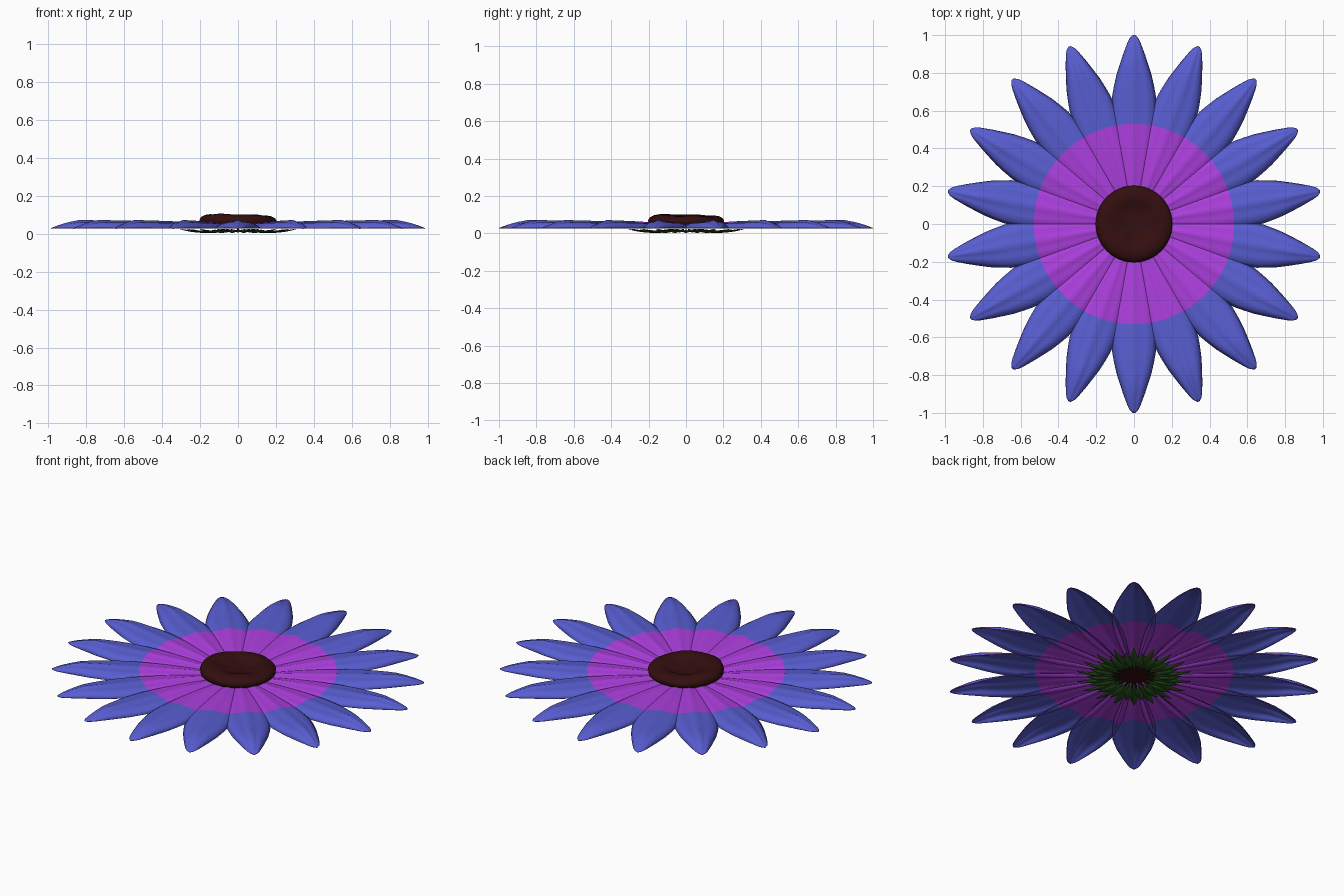
import bpy, bmesh, math
from math import pi, sin, cos, sqrt

cube = bpy.data.objects.get("Cube")
if cube:
    bpy.data.objects.remove(cube, do_unlink=True)


def material(name, rgb):
    m = bpy.data.materials.new(name)
    m.use_nodes = True
    m.diffuse_color = (*rgb, 1)
    m.node_tree.nodes["Principled BSDF"].inputs["Base Color"].default_value = (*rgb, 1)
    return m


blue = material("petal blue", (0.098, 0.112, 0.64))
purple = material("petal purple", (0.42, 0.05, 0.74))
brown = material("seed brown", (0.034, 0.0045, 0.0045))
green = material("sepal green", (0.022, 0.085, 0.012))


def lerp(table, x):
    """Piecewise-linear lookup in a list of (x, y) points."""
    for (x0, y0), (x1, y1) in zip(table, table[1:]):
        if x <= x1:
            return y0 + (y1 - y0) * (x - x0) / (x1 - x0)
    return table[-1][1]


def leaf(name, radii, width, height, columns, angle, mats, rule=None, thickness=0.004):
    """Curved blade running outward; rows follow arcs around the centre."""
    bm = bmesh.new()
    rows = []
    for r in radii:
        row = []
        for i in range(columns + 1):
            v = 2 * i / columns - 1
            x = v * lerp(width, r)
            y = sqrt(r * r - x * x)
            row.append(bm.verts.new((x * cos(angle) - y * sin(angle),
                                     x * sin(angle) + y * cos(angle), height(r, v))))
        rows.append(row)
    for j, (a, b) in enumerate(zip(rows, rows[1:])):
        for i in range(columns):
            f = bm.faces.new((a[i + 1], b[i + 1], b[i], a[i]))
            f.smooth = True
            if rule:
                f.material_index = rule((radii[j] + radii[j + 1]) / 2)
    mesh = bpy.data.meshes.new(name)
    bm.to_mesh(mesh)
    bm.free()
    for m in mats:
        mesh.materials.append(m)
    ob = bpy.data.objects.new(name, mesh)
    bpy.context.collection.objects.link(ob)
    solid = ob.modifiers.new("thickness", "SOLIDIFY")
    solid.thickness = thickness
    solid.offset = -1
    if rule:
        solid.material_offset_rim = 1
    return ob


# Petals: domed blades with two long grooves, purple near the centre
COUNT = 18
INNER = 0.53
petal_width = [(0.09, 0.02), (0.2, 0.047), (0.3, 0.072), (0.45, 0.105), (0.6, 0.12),
               (0.7, 0.115), (0.8, 0.092), (0.9, 0.058), (0.96, 0.035), (0.985, 0.022), (1, 0.006)]
petal_rise = [(0.09, 0.3), (0.3, 0.65), (0.55, 0.85), (0.86, 1), (0.95, 0.45), (1, 0)]
petal_radii = ([0.09 + (INNER - 0.09) * i / 8 for i in range(9)]
               + [INNER + (0.9 - INNER) * i / 7 for i in range(1, 8)]
               + [0.93, 0.96, 0.985, 1])


def petal_height(r, v):
    dome = (1 - v * v) ** 0.7
    groove = 0.1 * (1 - cos(3 * pi * v)) * (1 - v * v)
    return 0.029 + 0.043 * lerp(petal_rise, r) * (dome - groove)


for k in range(COUNT):
    leaf(f"petal_{k + 1}", petal_radii, petal_width, petal_height, 12,
         2 * pi * k / COUNT, [blue, purple], lambda r: int(r < INNER))

# Sepals: two staggered rings of pointed leaves bulging downward
for ring, (reach, lift) in enumerate([(0.31, 0.005), (0.25, 0.002)]):
    start = 0.08 + 0.02 * ring
    mid = (start + reach) / 2
    width = [(start, 0.002), (mid, 0.024), (reach, 0.001)]
    radii = [start + (reach - start) * i / 8 for i in range(9)]

    def sepal_height(r, v):
        t = (r - mid) / (reach - mid)
        return lift + 0.002 + 0.018 * t * t + 0.008 * abs(v) * (1 - t * t)

    for k in range(COUNT):
        leaf(f"sepal_{ring + 1}_{k + 1}", radii, width, sepal_height, 4,
             2 * pi * (k + ring / 2) / COUNT, [green], thickness=0.002)

# Seed disc: turned profile with a raised uneven ring and a dished middle
profile = [(0.1, 0.034), (0.18, 0.036), (0.2, 0.052), (0.203, 0.07), (0.195, 0.084),
           (0.175, 0.094), (0.15, 0.098), (0.12, 0.095), (0.1, 0.086), (0.06, 0.08)]
SEG = 48
bm = bmesh.new()
rings = []
for r, z in profile:
    ring = []
    for i in range(SEG):
        a = 2 * pi * i / SEG
        bump = 0.005 * cos(a - 1.25 * pi) + 0.002 * sin(5 * a) if z > 0.075 else 0
        ring.append(bm.verts.new((r * cos(a), r * sin(a), z + bump)))
    rings.append(ring)
for a, b in zip(rings, rings[1:]):
    for i in range(SEG):
        j = (i + 1) % SEG
        bm.faces.new((a[i], a[j], b[j], b[i]))
for ring, z in ((rings[0][::-1], 0.034), (rings[-1], 0.078)):
    hub = bm.verts.new((0, 0, z))
    for i in range(SEG):
        bm.faces.new((ring[i - 1], ring[i], hub))
for f in bm.faces:
    f.smooth = True
mesh = bpy.data.meshes.new("seed_disc")
bm.to_mesh(mesh)
bm.free()
mesh.materials.append(brown)
bpy.context.collection.objects.link(bpy.data.objects.new("seed_disc", mesh))
